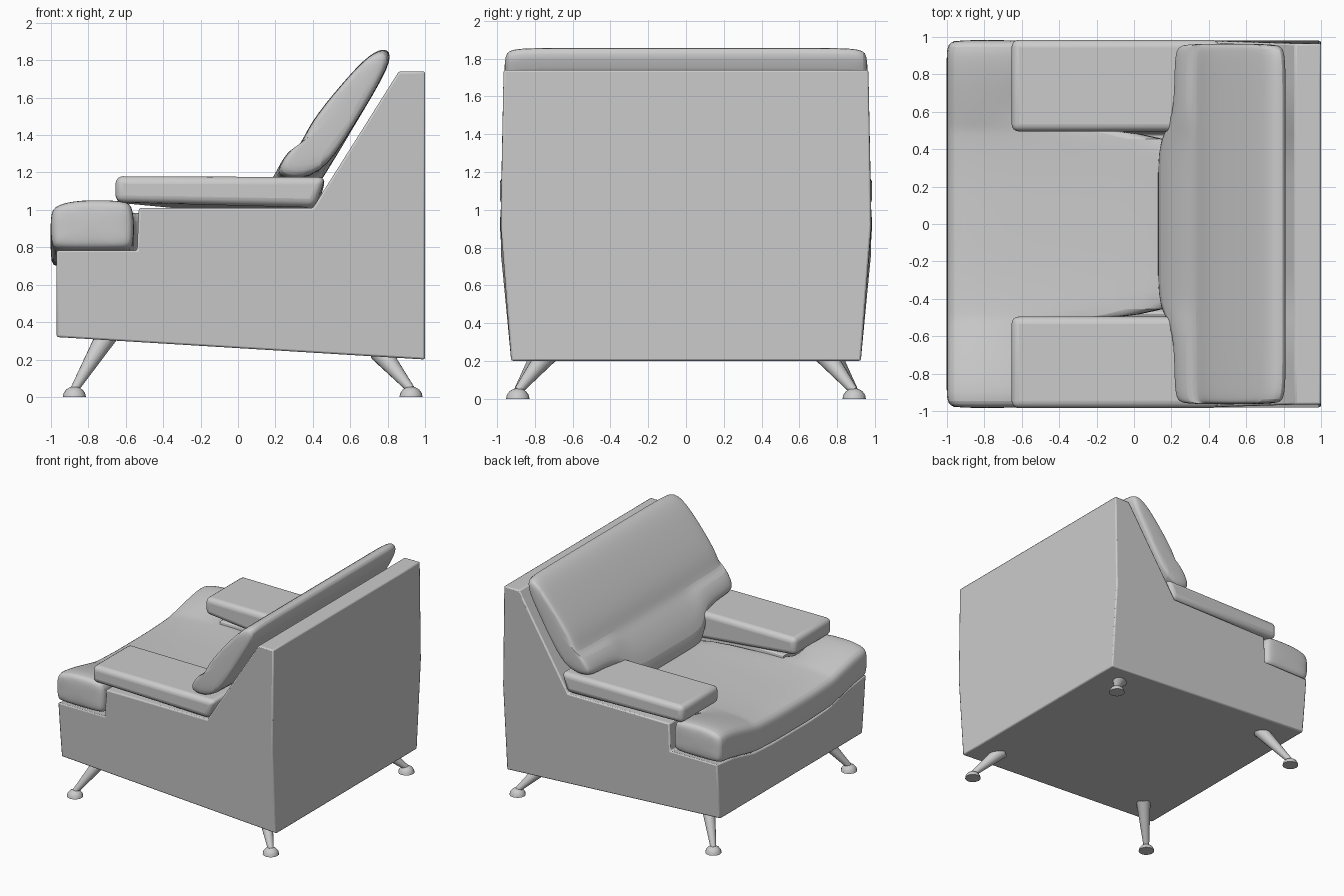
import bpy, bmesh, math
from mathutils import Vector

if "Cube" in bpy.data.objects:
    bpy.data.objects.remove(bpy.data.objects["Cube"])


def finish(name, bm, subsurf=0, bevel=0, segments=3, angle=40):
    bmesh.ops.recalc_face_normals(bm, faces=bm.faces)
    me = bpy.data.meshes.new(name)
    bm.to_mesh(me)
    bm.free()
    ob = bpy.data.objects.new(name, me)
    bpy.context.collection.objects.link(ob)
    bpy.ops.object.select_all(action='DESELECT')
    ob.select_set(True)
    bpy.context.view_layer.objects.active = ob
    if bevel:
        m = ob.modifiers.new("Bevel", 'BEVEL')
        m.width, m.segments, m.limit_method = bevel, segments, 'ANGLE'
        m.angle_limit = math.radians(35)
    if subsurf:
        m = ob.modifiers.new("Subsurf", 'SUBSURF')
        m.levels = m.render_levels = subsurf
    bpy.ops.object.shade_smooth_by_angle(angle=math.radians(angle))
    return ob


def loft(stations):
    """Skin equal-length xz loops at y >= 0 stations (outer to inner), mirrored in y."""
    rows = stations + [(-y, lp) for y, lp in reversed(stations) if y > 0]
    bm = bmesh.new()
    rings = [[bm.verts.new((x, y, z)) for x, z in lp] for y, lp in rows]
    for a, b in zip(rings, rings[1:]):
        for i in range(len(a)):
            j = (i + 1) % len(a)
            bm.faces.new((a[i], a[j], b[j], b[i]))
    bm.faces.new(rings[0])
    bm.faces.new(rings[-1])
    return bm


def shrink(loop, d):
    """Pull a loop inwards by about d towards its middle."""
    xs, zs = [p[0] for p in loop], [p[1] for p in loop]
    cx, cz = (min(xs) + max(xs)) / 2, (min(zs) + max(zs)) / 2
    sx, sz = 1 - 2 * d / (max(xs) - min(xs)), 1 - 2 * d / (max(zs) - min(zs))
    return [(cx + (x - cx) * sx, cz + (z - cz) * sz) for x, z in loop]


def dip(y):
    """The front sags towards the middle."""
    t = min(1, max(0, (0.95 - y) / 0.6))
    return 0.1 * t * t * (3 - 2 * t)


# Body: side profile, with a lower well between the arms
def body_loop(y, well):
    low = 0.785 - dip(y)
    inner = [(0.25, low), (-0.52, low - 0.002)] if well else [(0.40, 1.01), (-0.53, 1.01)]
    return [(-0.97, 0.32), (1, 0.20), (1, 0.92), (1, 1.74), (0.86, 1.74)] + inner + [
        (-0.54, low - (0.004 if well else 0)), (-0.97, low), (-0.97, 0.55)]


body = loft([(0.98, body_loop(0.98, False)), (0.75, body_loop(0.75, False)),
             (0.52, body_loop(0.52, False)), (0.48, body_loop(0.48, True)),
             (0.25, body_loop(0.25, True)), (0, body_loop(0, True))])
for v in body.verts:
    if abs(v.co.y) > 0.9:
        z = v.co.z
        w = 0.925 + 0.055 * min(1, max(0, (z - 0.25) / 0.5)) - 0.015 * max(0, z - 1) / 0.74
        v.co.y = math.copysign(w, v.co.y)
finish("body", body, bevel=0.012, segments=2)


# Seat cushion: T-shaped, wide in front of the arms
def seat_loop(y, back):
    d = dip(y)
    e = 0.6 * d if back > 0 else d
    return [(-0.97, 0.785 - d), (-1.0, 0.80 - d), (-1.005, 0.98 - d), (-0.98, 1.03 - d),
            (-0.85, 1.06 - d), (back - 0.05, 1.055 - e), (back, 1.03 - e),
            (back, 0.80 - d), (back - 0.03, 0.785 - d)]


seat = [(y, seat_loop(y, -0.555)) for y in (0.96, 0.85, 0.7, 0.52)]
seat = [(0.985, shrink(seat_loop(0.96, -0.555), 0.04))] + seat
seat += [(y, seat_loop(y, 0.3)) for y in (0.49, 0.25, 0)]
finish("seat_cushion", loft(seat), subsurf=2)

# Back cushion: leaning pad with a lumbar roll reaching down between the arms
upper = [(0.28, 1.33), (0.335, 1.34), (0.38, 1.46), (0.55, 1.67), (0.71, 1.845),
         (0.805, 1.87), (0.83, 1.79), (0.62, 1.45)]
side = [(0.44, 1.16), (0.21, 1.16), (0.21, 1.23)] + upper
mid = [(0.30, 0.90), (0.13, 0.92), (0.115, 1.08), (0.27, 1.29)] + upper[1:]
finish("back_cushion", loft([(0.965, shrink(side, 0.06)), (0.945, shrink(side, 0.015)),
                             (0.87, side), (0.55, side), (0.46, mid), (0.2, mid), (0, mid)]),
       subsurf=2)

# Arm cushions: flat pads with a slanted rear end
pad = [(-0.655, 1.04), (0.41, 1.02), (0.47, 1.175), (-0.655, 1.18)]
for s, label in ((-1, "right"), (1, "left")):
    bm = bmesh.new()
    ends = [[bm.verts.new((x, s * y, z)) for x, z in pad] for y in (0.495, 0.985)]
    for f in ends:
        bm.faces.new(f)
    for i in range(4):
        j = (i + 1) % 4
        bm.faces.new((ends[0][i], ends[0][j], ends[1][j], ends[1][i]))
    for v in bm.verts:                      # inner side hangs down to the seat
        if abs(v.co.y) < 0.6 and v.co.z < 1.1 and v.co.x > 0:
            v.co.z = 0.93
    finish(label + "_arm_cushion", bm, bevel=0.04, segments=4)


# Legs: splayed cones ending in half-dome feet
def leg(name, foot, top):
    bm = bmesh.new()
    a, b = Vector(foot), Vector(top)
    cone = bmesh.ops.create_cone(bm, cap_ends=True, segments=16, radius1=0.022,
                                 radius2=0.058, depth=(b - a).length)["verts"]
    rot = (b - a).to_track_quat('Z', 'Y')
    for v in cone:
        v.co = rot @ v.co + (a + b) / 2
    dome = bmesh.ops.create_uvsphere(bm, u_segments=16, v_segments=8, radius=0.062)["verts"]
    for v in dome:
        v.co = Vector((v.co.x + a.x, v.co.y + a.y, max(0, v.co.z * 0.9)))
    bmesh.ops.remove_doubles(bm, verts=dome, dist=0.0005)
    finish(name, bm)


for s, label in ((-1, "right"), (1, "left")):
    leg("front_leg_" + label, (-0.875, s * 0.89, 0.04), (-0.70, s * 0.72, 0.33))
    leg("back_leg_" + label, (0.925, s * 0.89, 0.04), (0.76, s * 0.73, 0.24))
